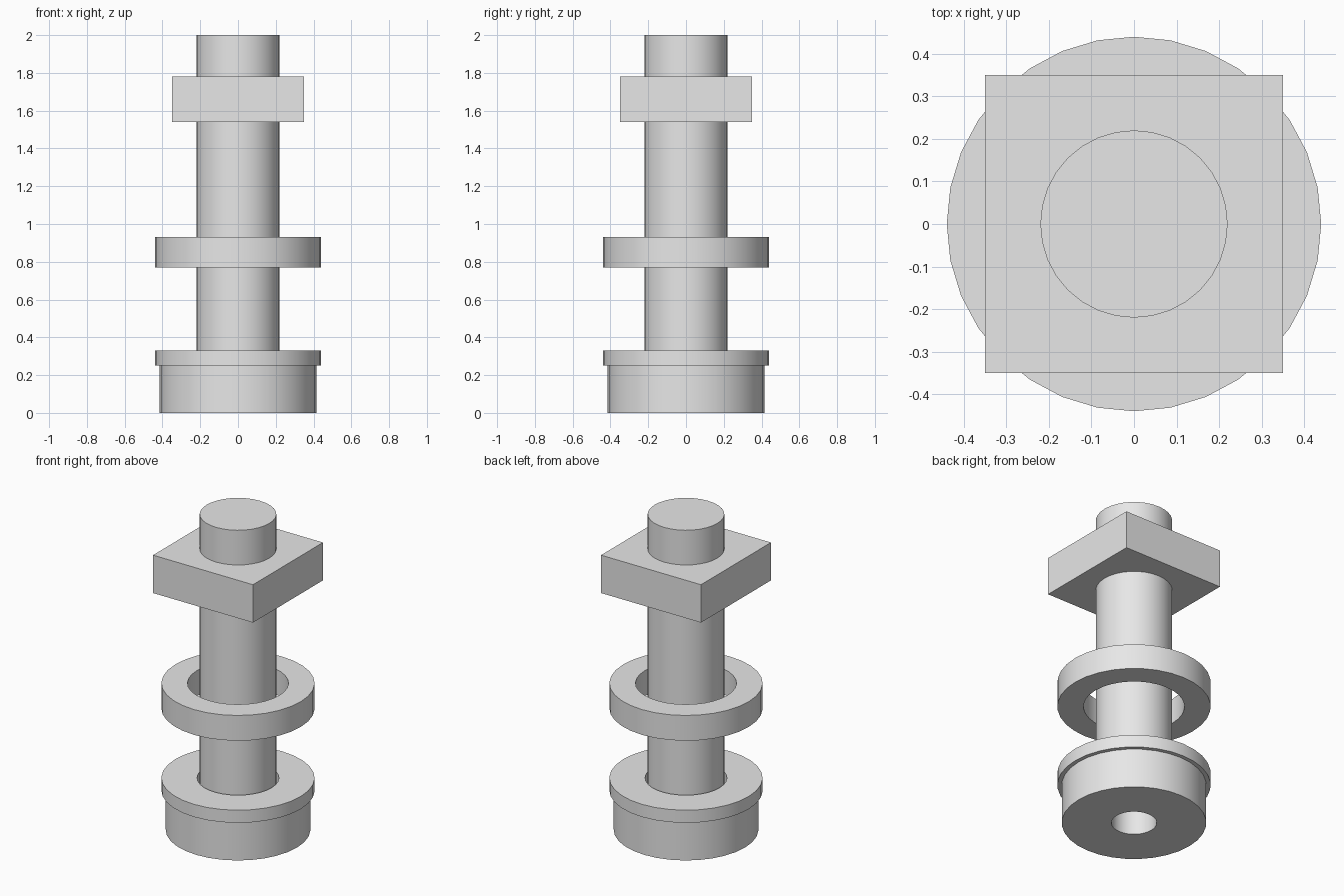
import bpy, bmesh, math

if "Cube" in bpy.data.objects:
    bpy.data.objects.remove(bpy.data.objects["Cube"], do_unlink=True)

SIDES = 32

steel = bpy.data.materials.new("grey steel")
steel.use_nodes = True
GREY = (0.8, 0.8, 0.8, 1)
steel.diffuse_color = GREY
steel.node_tree.nodes["Principled BSDF"].inputs["Base Color"].default_value = GREY


def finish(bm, name):
    bmesh.ops.recalc_face_normals(bm, faces=bm.faces)
    mesh = bpy.data.meshes.new(name)
    bm.to_mesh(mesh)
    bm.free()
    mesh.materials.append(steel)
    obj = bpy.data.objects.new(name, mesh)
    bpy.context.collection.objects.link(obj)
    bpy.ops.object.select_all(action="DESELECT")
    obj.select_set(True)
    bpy.context.view_layer.objects.active = obj
    bpy.ops.object.shade_smooth_by_angle(angle=math.radians(30))
    return obj


def lathe(name, profile, closed=False):
    """Turn a (radius, z) profile round the z axis; ends of open profiles are capped."""
    bm = bmesh.new()
    rings = []
    for r, z in profile:
        angles = [math.tau * i / SIDES for i in range(SIDES)]
        rings.append([bm.verts.new((r * math.cos(a), r * math.sin(a), z)) for a in angles])
    pairs = list(zip(rings, rings[1:]))
    if closed:
        pairs.append((rings[-1], rings[0]))
    else:
        bm.faces.new(rings[0])
        bm.faces.new(rings[-1])
    for low, high in pairs:
        for i in range(SIDES):
            j = (i + 1) % SIDES
            bm.faces.new((low[i], low[j], high[j], high[i]))
    return finish(bm, name)


def washer(name, inner, outer, bottom, top):
    profile = [(inner, bottom), (outer, bottom), (outer, top), (inner, top)]
    return lathe(name, profile, closed=True)


# Bolt: round head with a blind socket underneath, and a long plain shaft
lathe("bolt", [(0.13, 0.2), (0.13, 0), (0.415, 0), (0.415, 0.25),
               (0.22, 0.25), (0.22, 2)])

# Loose rings on the shaft
washer("thin_washer", 0.235, 0.44, 0.25, 0.33)
washer("spacer_ring", 0.29, 0.44, 0.77, 0.93)

# Square nut with a round bore, built by bridging square and circular loops
bm = bmesh.new()
HALF, BORE, LOW, HIGH = 0.35, 0.22, 1.54, 1.78
loops = []
for z in (LOW, HIGH):
    outer, inner = [], []
    for i in range(SIDES):
        a = math.tau * i / SIDES
        c, s = math.cos(a), math.sin(a)
        k = HALF / max(abs(c), abs(s))
        outer.append(bm.verts.new((k * c, k * s, z)))
        inner.append(bm.verts.new((BORE * c, BORE * s, z)))
    loops.append((outer, inner))
(ob, ib), (ot, it) = loops
for a, b in ((ib, ob), (ob, ot), (ot, it), (it, ib)):
    for i in range(SIDES):
        j = (i + 1) % SIDES
        bm.faces.new((a[i], a[j], b[j], b[i]))
finish(bm, "square_nut")
